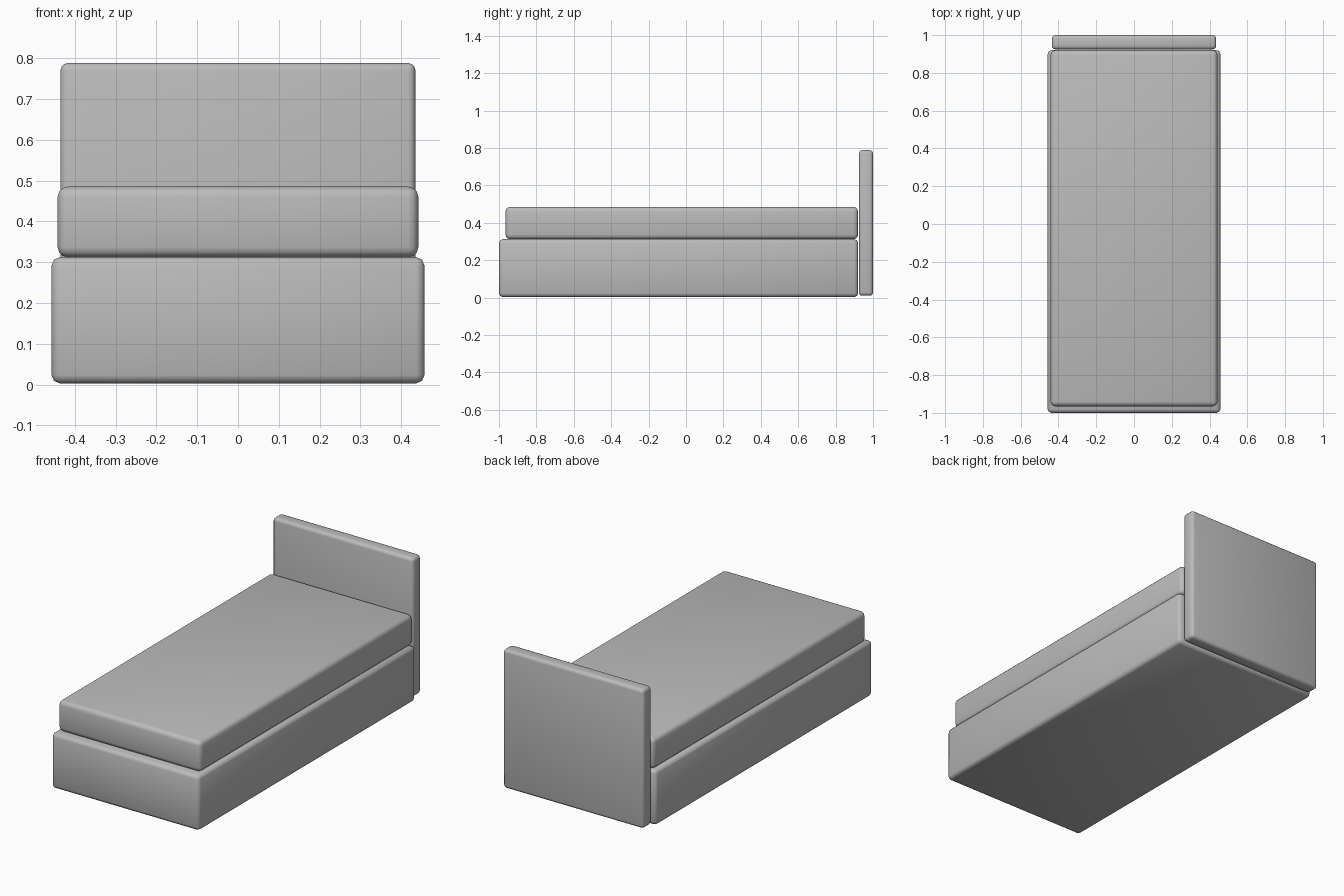
import bpy
from mathutils import Vector

cube = bpy.data.objects.get("Cube")
if cube:
    bpy.data.objects.remove(cube, do_unlink=True)

# Single grey upholstery colour
grey = bpy.data.materials.new("grey_fabric")
grey.use_nodes = True
colour = (0.5, 0.5, 0.5, 1)
grey.diffuse_color = colour
grey.node_tree.nodes["Principled BSDF"].inputs["Base Color"].default_value = colour


def soft_box(name, low, high, radius, segments):
    """Smooth shaded box between two corners with rounded edges."""
    low, high = Vector(low), Vector(high)
    bpy.ops.mesh.primitive_cube_add(size=1, location=(low + high) / 2)
    box = bpy.context.object
    box.name = name
    box.scale = high - low
    bpy.ops.object.transform_apply(location=False, rotation=False, scale=True)
    box.data.materials.append(grey)
    bevel = box.modifiers.new("soft_edges", 'BEVEL')
    bevel.width = radius
    bevel.segments = segments
    bpy.ops.object.shade_smooth()
    return box


# Bed base, mattress resting on it, and headboard at the back
soft_box("bed_base", (-0.457, -1, 0.003), (0.457, 0.92, 0.312), 0.02, 2)
soft_box("mattress", (-0.442, -0.965, 0.312), (0.442, 0.92, 0.485), 0.025, 3)
soft_box("headboard", (-0.435, 0.925, 0.01), (0.435, 1, 0.788), 0.018, 3)
